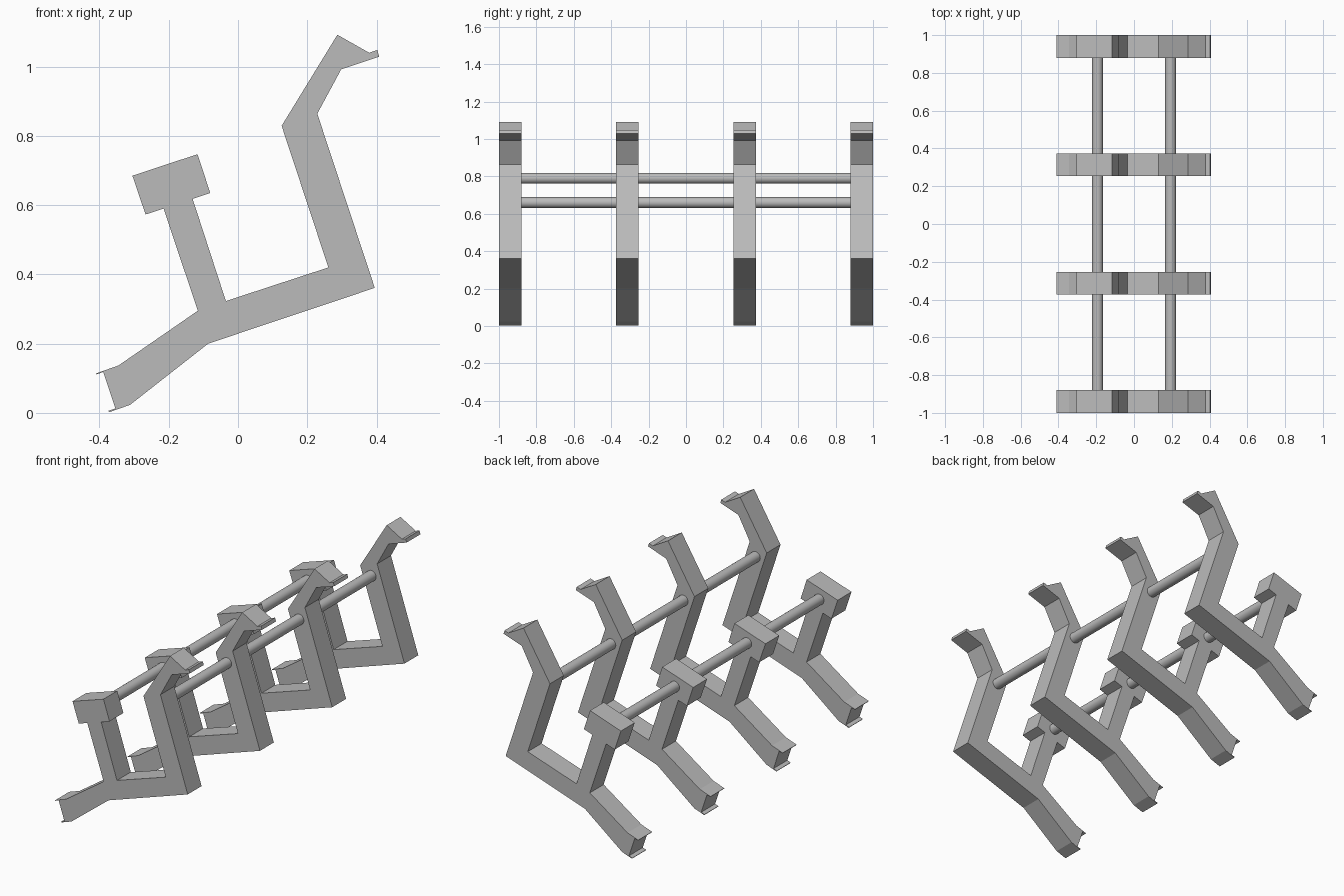
import bpy
import bmesh
import math

cube = bpy.data.objects.get("Cube")
if cube:
    bpy.data.objects.remove(cube, do_unlink=True)

# One plain grey for everything
grey = bpy.data.materials.new("plain grey")
grey.use_nodes = True
grey.diffuse_color = (0.5, 0.5, 0.5, 1)
grey.node_tree.nodes["Principled BSDF"].inputs["Base Color"].default_value = (0.5, 0.5, 0.5, 1)

THICK = 0.12
ROD_RADIUS = 0.029

# Bracket outline in x and z: foot, short post with head, base, tall hooked post
OUTLINE = [
    (-0.41, 0.114), (-0.345, 0.137), (-0.116, 0.295), (-0.215, 0.59),
    (-0.267, 0.573), (-0.305, 0.685), (-0.117, 0.747), (-0.08, 0.635),
    (-0.131, 0.618), (-0.035, 0.323), (0.261, 0.42), (0.126, 0.829),
    (0.287, 1.092), (0.379, 1.04), (0.402, 1.048), (0.408, 1.029),
    (0.298, 0.992), (0.229, 0.864), (0.395, 0.361), (-0.086, 0.2),
    (-0.312, 0.023), (-0.372, 0.002), (-0.374, 0.006), (-0.354, 0.013),
    (-0.389, 0.118), (-0.409, 0.111),
]


def add_bracket(name, y):
    bm = bmesh.new()
    face = bm.faces.new([bm.verts.new((x, y - THICK / 2, z)) for x, z in OUTLINE])
    extruded = bmesh.ops.extrude_face_region(bm, geom=[face], use_keep_orig=True)
    moved = [v for v in extruded["geom"] if isinstance(v, bmesh.types.BMVert)]
    bmesh.ops.translate(bm, verts=moved, vec=(0, THICK, 0))
    bmesh.ops.recalc_face_normals(bm, faces=bm.faces)
    mesh = bpy.data.meshes.new(name)
    bm.to_mesh(mesh)
    bm.free()
    mesh.materials.append(grey)
    bpy.context.collection.objects.link(bpy.data.objects.new(name, mesh))


def add_rod(name, x, z):
    bpy.ops.mesh.primitive_cylinder_add(
        vertices=24, radius=ROD_RADIUS, depth=1.98,
        location=(x, 0, z), rotation=(math.pi / 2, 0, 0))
    rod = bpy.context.object
    rod.name = name
    rod.data.materials.append(grey)
    bpy.ops.object.shade_smooth_by_angle()


# Four evenly spaced brackets
for i in range(4):
    add_bracket(f"bracket_{i + 1}", -0.94 + i * 1.88 / 3)

# Two rods tying the brackets together
add_rod("short_post_rod", -0.193, 0.66)
add_rod("tall_post_rod", 0.194, 0.79)
